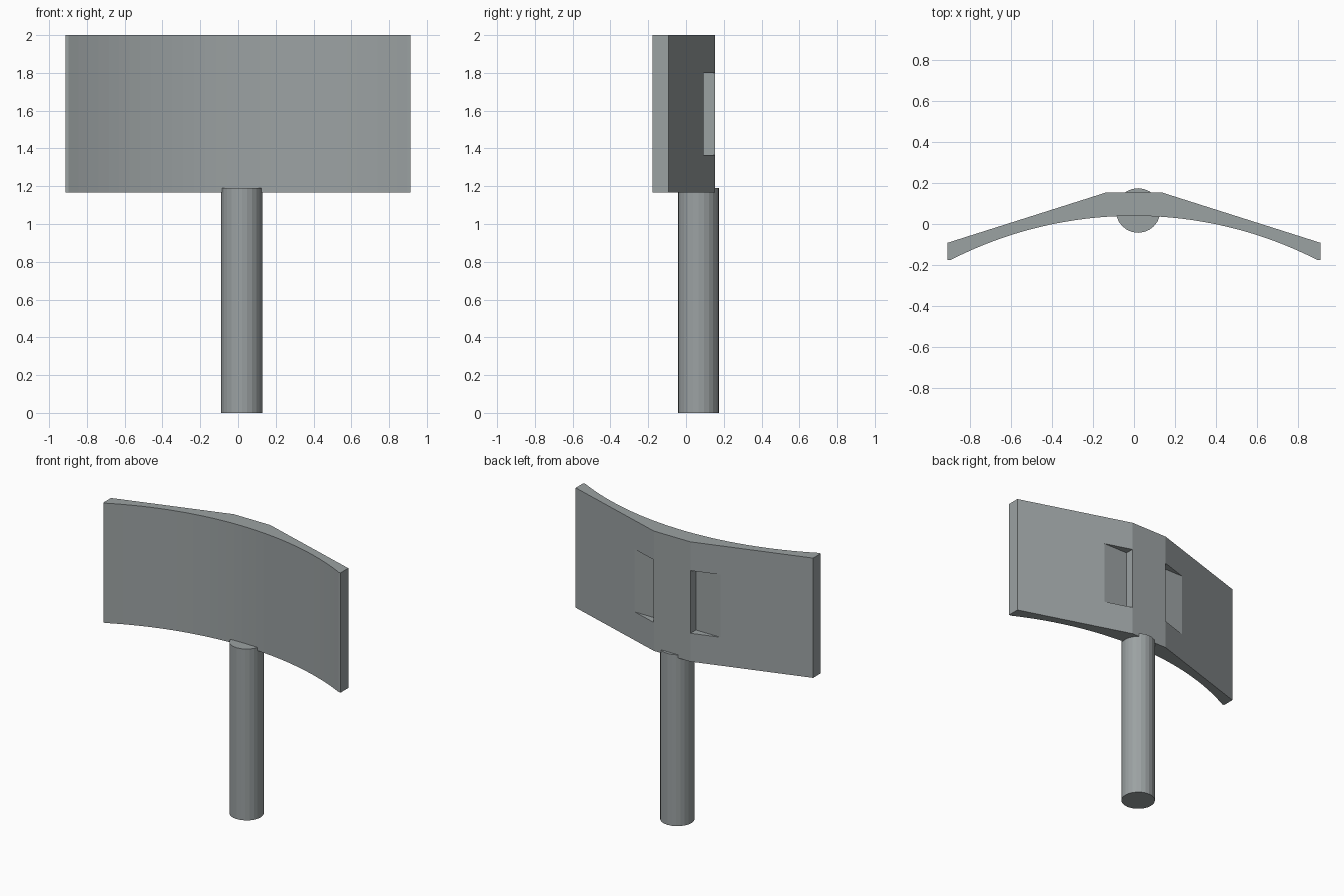
import bpy, bmesh, math

if "Cube" in bpy.data.objects:
    bpy.data.objects.remove(bpy.data.objects["Cube"])

def make_object(name, bm):
    bmesh.ops.recalc_face_normals(bm, faces=bm.faces)
    mesh = bpy.data.meshes.new(name)
    bm.to_mesh(mesh)
    bm.free()
    ob = bpy.data.objects.new(name, mesh)
    bpy.context.collection.objects.link(ob)
    return ob

def extrude_profile(name, pts, z0, z1):
    bm = bmesh.new()
    face = bm.faces.new([bm.verts.new((x, y, z0)) for x, y in pts])
    ext = bmesh.ops.extrude_face_region(bm, geom=[face])
    verts = [g for g in ext["geom"] if isinstance(g, bmesh.types.BMVert)]
    bmesh.ops.translate(bm, verts=verts, vec=(0, 0, z1 - z0))
    return make_object(name, bm)

# Dark steel grey for both parts
steel = bpy.data.materials.new("dark_grey")
steel.diffuse_color = (0.33, 0.36, 0.365, 1)
steel.use_nodes = True
steel.node_tree.nodes["Principled BSDF"].inputs["Base Color"].default_value = steel.diffuse_color

# Curved panel: arc along the front, three flat facets along the back
HALF, ARC_HALF, RADIUS, ARC_TOP = 0.912, 0.897, 1.97, 0.04
STEPS = 32
front = []
for i in range(STEPS + 1):
    a = math.asin(ARC_HALF / RADIUS) * (2 * i / STEPS - 1)
    front.append((RADIUS * math.sin(a), ARC_TOP - RADIUS * (1 - math.cos(a))))
tip_y = front[0][1]
back = [(HALF, tip_y), (HALF, -0.092), (0.14, 0.153),
        (-0.14, 0.153), (-HALF, -0.092), (-HALF, tip_y)]
panel = extrude_profile("curved_panel", front + back, 1.168, 2.0)
panel.data.materials.append(steel)

# Wedge-shaped recesses on both sides of the back spine
for side in (-1, 1):
    pts = [(side * x, y) for x, y in
           ((0.141, 0.093), (0.45, 0.093), (0.45, 0.3), (0.141, 0.3))]
    cutter = extrude_profile("recess_cutter", pts, 1.365, 1.80)
    cutter.data.materials.append(steel)
    cutter.hide_render = True
    mod = panel.modifiers.new("recess", 'BOOLEAN')
    mod.operation = 'DIFFERENCE'
    mod.solver = 'EXACT'
    mod.object = cutter
    bpy.context.view_layer.objects.active = panel
    bpy.ops.object.modifier_apply(modifier=mod.name)
    bpy.data.objects.remove(cutter)

# Round post, slightly off centre
bpy.ops.mesh.primitive_cylinder_add(vertices=24, radius=0.109, depth=1.19,
                                    location=(0.02, 0.066, 0.595))
post = bpy.context.object
post.name = "post"
post.data.materials.append(steel)
